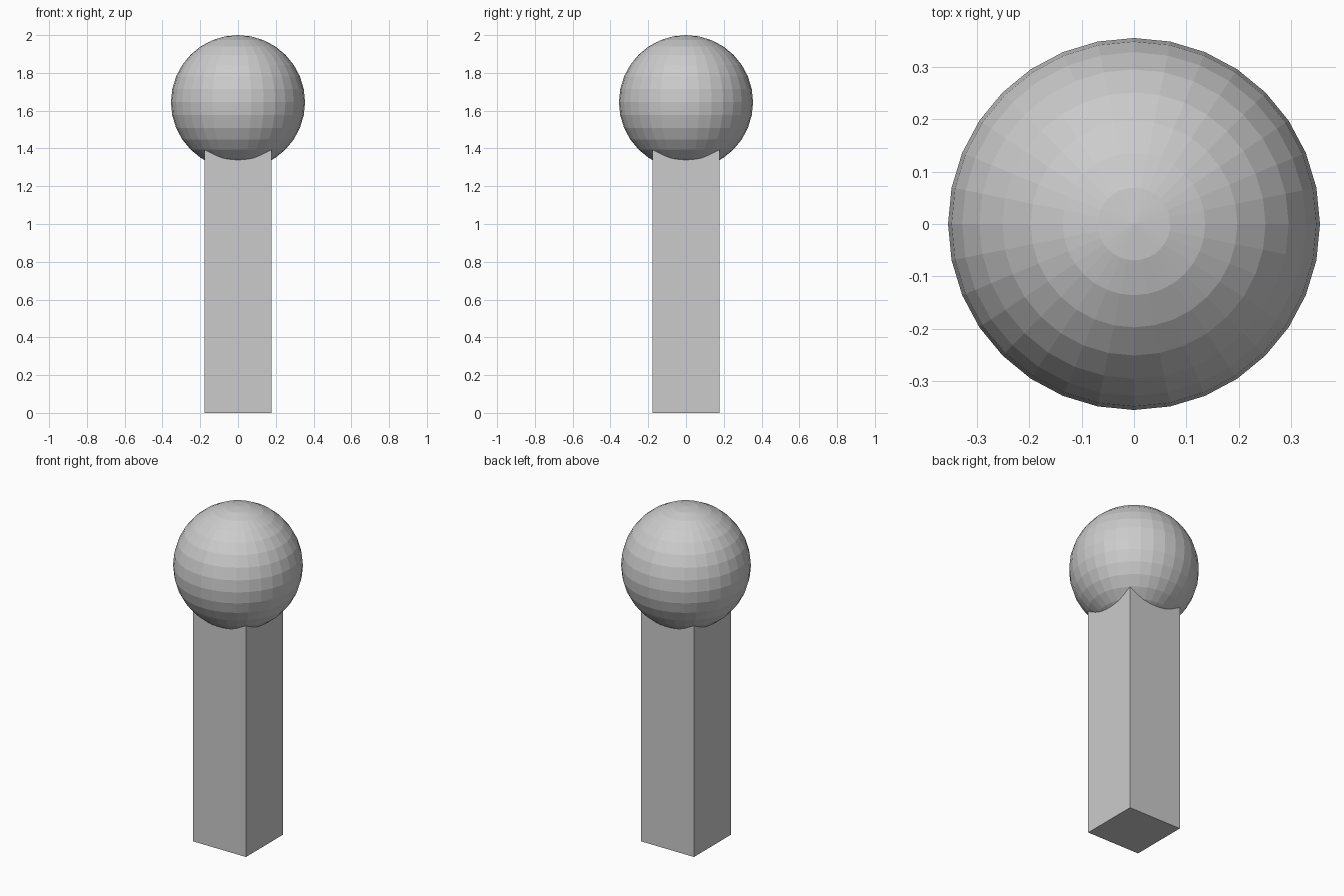
import bpy

if "Cube" in bpy.data.objects:
    bpy.data.objects.remove(bpy.data.objects["Cube"])

BALL_RADIUS = 0.355
POST_WIDTH = 0.355
POST_HEIGHT = 1.42

# Square post, its top end sunk into the ball
bpy.ops.mesh.primitive_cube_add(size=1, location=(0, 0, POST_HEIGHT / 2))
post = bpy.context.object
post.name = "post"
post.scale = (POST_WIDTH, POST_WIDTH, POST_HEIGHT)
bpy.ops.object.transform_apply(location=False, rotation=False, scale=True)

# Flat-faced ball on top
bpy.ops.mesh.primitive_uv_sphere_add(
    segments=32, ring_count=16, radius=BALL_RADIUS, location=(0, 0, 2 - BALL_RADIUS))
bpy.context.object.name = "ball"
